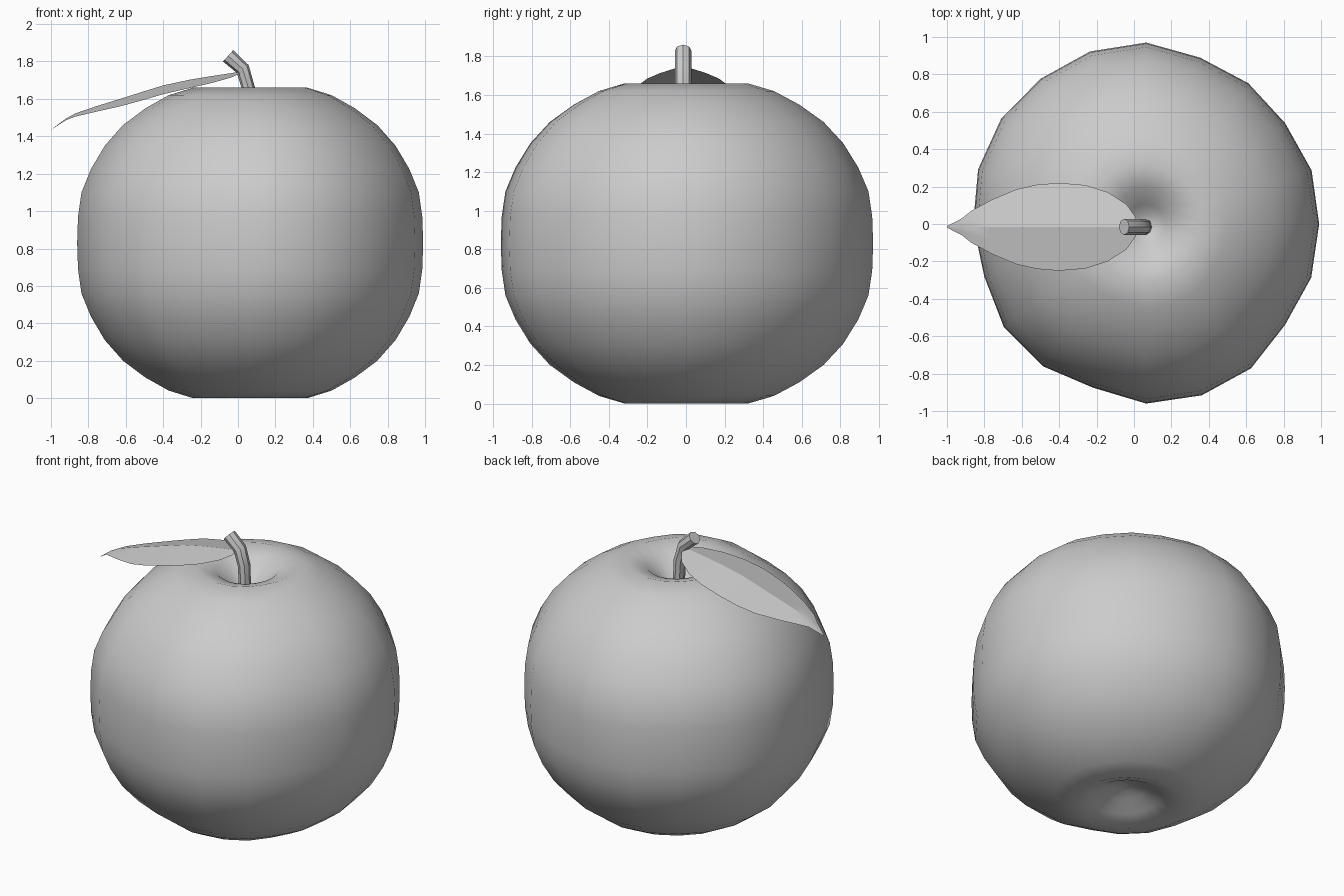
import bpy, bmesh, math
from mathutils import Vector

cube = bpy.data.objects.get("Cube")
if cube:
    bpy.data.objects.remove(cube)

grey = bpy.data.materials.new("plain grey")
grey.use_nodes = True
grey.diffuse_color = (0.6, 0.6, 0.6, 1)
grey.node_tree.nodes["Principled BSDF"].inputs["Base Color"].default_value = (0.6, 0.6, 0.6, 1)


def finish(name, bm, smooth_angle):
    bmesh.ops.recalc_face_normals(bm, faces=bm.faces)
    mesh = bpy.data.meshes.new(name)
    bm.to_mesh(mesh)
    bm.free()
    mesh.materials.append(grey)
    obj = bpy.data.objects.new(name, mesh)
    bpy.context.collection.objects.link(obj)
    bpy.ops.object.select_all(action='DESELECT')
    obj.select_set(True)
    bpy.context.view_layer.objects.active = obj
    bpy.ops.object.shade_smooth_by_angle(angle=math.radians(smooth_angle))
    return obj


def bridge(bm, a, b, closed=True):
    n = len(a)
    for i in range(n if closed else n - 1):
        j = (i + 1) % n
        bm.faces.new((a[i], a[j], b[j], b[i]))


# Fruit: a slightly irregular lathe with a dimple at each end
radii = [.925, .93, .918, .93, .935, .97, .97, .96, .958, .945,
         .925, .91, .94, .94, .92, .96, .963, .954, .918, .928]
upper = [(1, 0), (.995, .14), (.975, .27), (.92, .395), (.84, .52), (.735, .63),
         (.605, .72), (.47, .79), (.33, .83), (.2, .79), (.11, .71), (.05, .67)]
lower = [(r, -z) for r, z in upper[1:9]] + [(.22, -.79), (.12, -.74), (.05, -.72)]
profile = lower[::-1] + upper
bm = bmesh.new()
rings = []
for r, z in profile:
    ring = []
    for i, radius in enumerate(radii):
        a = math.tau * i / len(radii)
        ring.append(bm.verts.new((.065 + r * radius * math.cos(a),
                                  r * radius * math.sin(a), .83 + z)))
    rings.append(ring)
for a, b in zip(rings, rings[1:]):
    bridge(bm, a, b)
for ring, z in ((rings[0], .12), (rings[-1], 1.49)):
    tip = bm.verts.new((.065, 0, z))
    for i in range(len(ring)):
        bm.faces.new((ring[i], ring[(i + 1) % len(ring)], tip))
finish("fruit", bm, 180)

# Stem: eight-sided tube bent toward the leaf
path = [Vector(p) for p in ((.065, -.015, 1.46), (.055, -.015, 1.66),
                            (.025, -.015, 1.76), (-.053, -.015, 1.83))]
bm = bmesh.new()
rings = []
for i, p in enumerate(path):
    t = (path[min(i + 1, 3)] - path[max(i - 1, 0)]).normalized()
    side = Vector((0, 1, 0))
    other = t.cross(side)
    rings.append([bm.verts.new(p + .043 * math.cos(a) * side + (.032 + .003 * i) * math.sin(a) * other)
                  for a in (math.tau * k / 8 for k in range(8))])
for a, b in zip(rings, rings[1:]):
    bridge(bm, a, b)
bm.faces.new(rings[0])
bm.faces.new(rings[-1])
finish("stem", bm, 30)

# Leaf: thin sheet with a raised midrib; stations are x, midrib z, half width
stations = [(.01, 1.745, .05), (-.04, 1.737, .12), (-.14, 1.722, .185),
            (-.26, 1.702, .223), (-.4, 1.672, .235), (-.52, 1.635, .225),
            (-.63, 1.6, .2), (-.76, 1.56, .145), (-.87, 1.522, .085),
            (-.92, 1.495, .045), (-1, 1.435, .004)]
bm = bmesh.new()
rows = []
for x, z, w in stations:
    rows.append([bm.verts.new((x, -.015 + w * s, z - .2 * w * abs(s)))
                 for s in (-1, -.5, 0, .5, 1)])
for a, b in zip(rows, rows[1:]):
    bridge(bm, a, b, closed=False)
finish("leaf", bm, 20)
